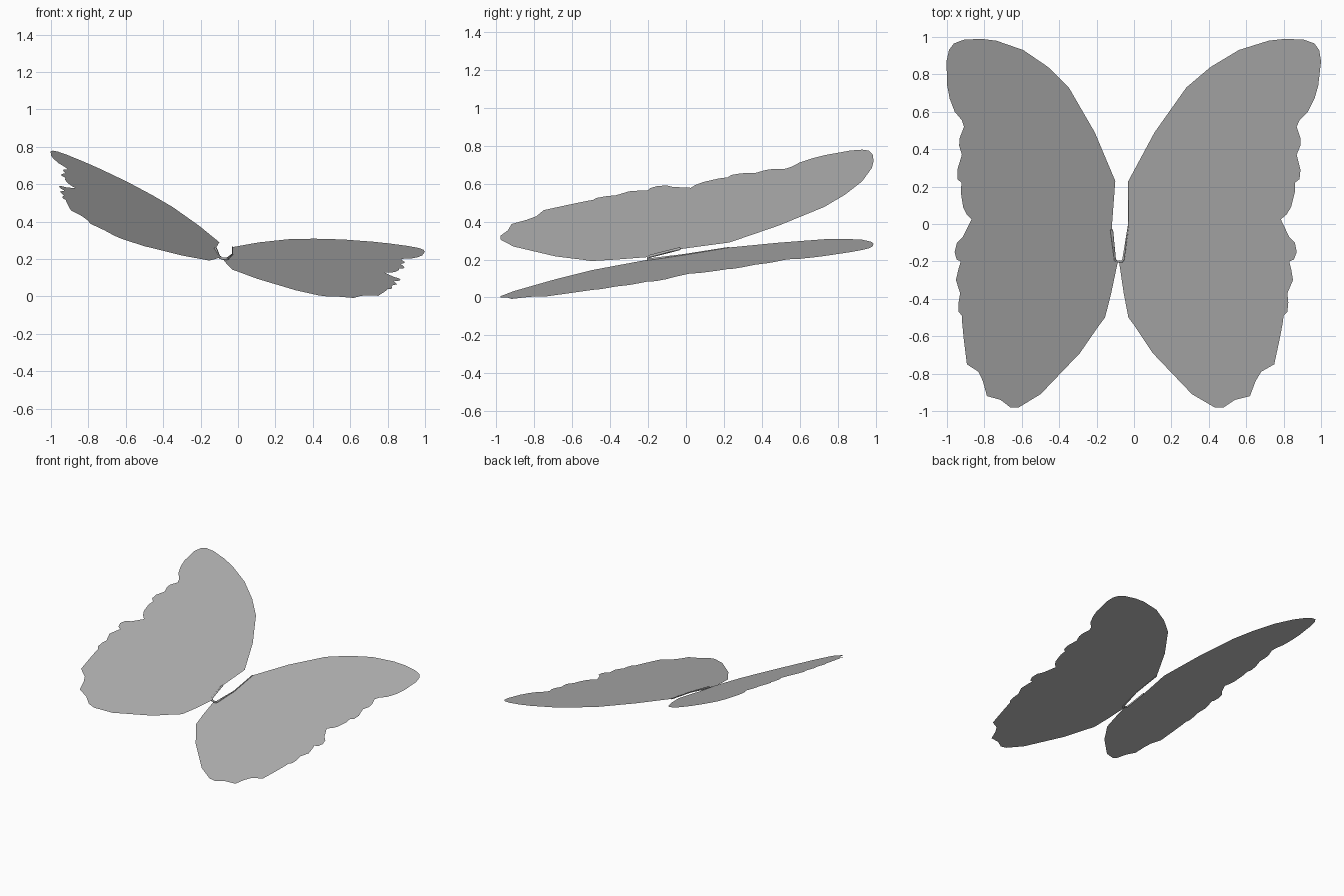
import bpy, bmesh

if "Cube" in bpy.data.objects:
    bpy.data.objects.remove(bpy.data.objects["Cube"])

# Wing outline seen from above (right wing); the left one is a mirrored, slightly sheared copy
OUTLINE = [
    (-.03, .23), (.11, .49), (.28, .73), (.41, .84), (.56, .93), (.72, .98), (.81, .99),
    (.91, .985), (.965, .965), (.99, .93), (1, .87), (.985, .74), (.965, .67), (.93, .6),
    (.885, .555), (.87, .52), (.89, .46), (.89, .42), (.87, .37), (.89, .29), (.885, .24),
    (.86, .22), (.86, .17), (.84, .09), (.815, .05), (.785, .025), (.83, -.07), (.86, -.1),
    (.87, -.15), (.855, -.19), (.83, -.2), (.84, -.24), (.85, -.3), (.82, -.37),
    (.825, -.42), (.82, -.47), (.8, -.49), (.795, -.53), (.78, -.61), (.75, -.75),
    (.68, -.79), (.65, -.84), (.62, -.92), (.54, -.94), (.48, -.98), (.43, -.98),
    (.31, -.91), (.1, -.69), (0, -.54), (-.03, -.5), (-.055, -.37), (-.08, -.2),
    (-.06, -.19), (-.03, -.01)]

grey = bpy.data.materials.new("mid_grey")
grey.diffuse_color = (.45, .45, .45, 1)
grey.use_nodes = True
grey.node_tree.nodes["Principled BSDF"].inputs["Base Color"].default_value = grey.diffuse_color


def wing(name, to_x, plane):
    """Flat sheet on z = a + b*x + c*y."""
    a, b, c = plane
    bm = bmesh.new()
    verts = []
    for px, y in OUTLINE:
        x = to_x(px, y)
        verts.append(bm.verts.new((x, y, a + b * x + c * y)))
    bm.faces.new(verts)
    bm.normal_update()
    if bm.faces[:][0].normal.z < 0:
        bmesh.ops.reverse_faces(bm, faces=bm.faces[:])
    bmesh.ops.triangulate(bm, faces=bm.faces[:])
    me = bpy.data.meshes.new(name)
    bm.to_mesh(me)
    bm.free()
    me.materials.append(grey)
    bpy.context.collection.objects.link(bpy.data.objects.new(name, me))


# Wings: right one nearly level, left one raised
wing("right_wing", lambda x, y: x, (.222, -.126, .165))
wing("left_wing", lambda x, y: -.145 - .923 * x + .075 * y, (.21, -.42, .166))

# Thin U-shaped hinge strip joining the wings, running up the right wing's inner edge
cu = bpy.data.curves.new("hinge_strip", 'CURVE')
cu.dimensions = '3D'
cu.bevel_depth = .008
cu.bevel_resolution = 0
cu.use_fill_caps = True
cu.materials.append(grey)
path = [(-.12, -.03, .258), (-.104, -.192, .217), (-.096, -.2, .207), (-.08, -.2, .202),
        (-.064, -.2, .201), (-.057, -.19, .201), (-.03, -.01, .226), (-.03, .23, .264)]
sp = cu.splines.new('POLY')
sp.points.add(len(path) - 1)
for i, (p, co) in enumerate(zip(sp.points, path)):
    p.co = (*co, 1)
    p.radius = .5 if i > 5 else 1
bpy.context.collection.objects.link(bpy.data.objects.new("hinge_strip", cu))
